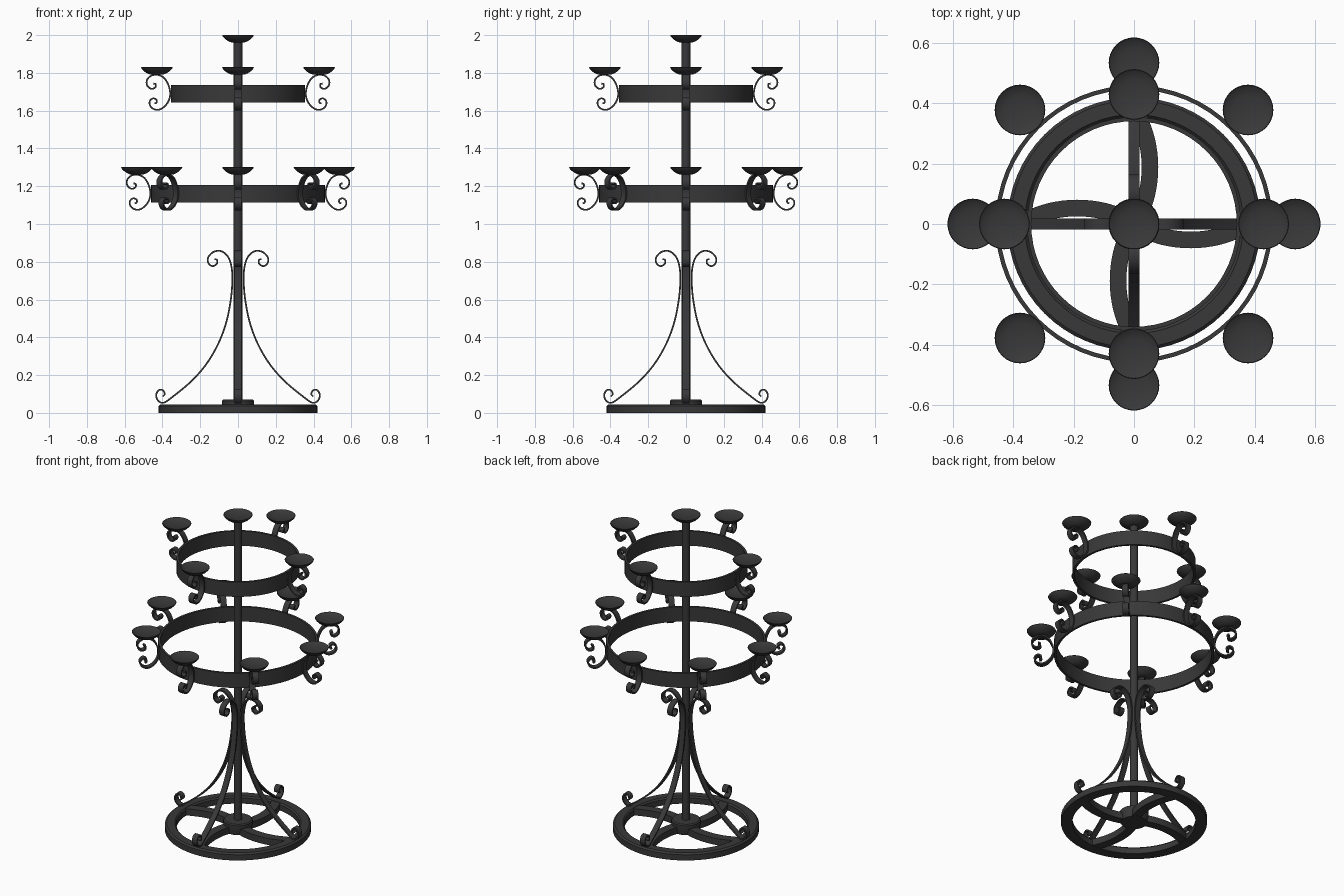
import bpy, bmesh
from math import pi
from mathutils import Vector, Matrix

if "Cube" in bpy.data.objects:
    bpy.data.objects.remove(bpy.data.objects["Cube"])

iron = bpy.data.materials.new("dark_iron")
iron.diffuse_color = (0.04, 0.04, 0.04, 1)
iron.use_nodes = True
iron.node_tree.nodes["Principled BSDF"].inputs["Base Color"].default_value = iron.diffuse_color


def finish(bm, name, angle=0.0, loc=(0, 0, 0)):
    bmesh.ops.recalc_face_normals(bm, faces=bm.faces)
    me = bpy.data.meshes.new(name)
    bm.to_mesh(me)
    bm.free()
    me.materials.append(iron)
    ob = bpy.data.objects.new(name, me)
    ob.matrix_world = Matrix.Rotation(angle, 4, 'Z') @ Matrix.Translation(loc)
    bpy.context.collection.objects.link(ob)
    return ob


def lathe(name, profile, steps=48, closed=False, angle=0.0, loc=(0, 0, 0)):
    """Spin an (r, z) profile about the z axis."""
    bm = bmesh.new()
    vs = [bm.verts.new((r, 0, z)) for r, z in profile]
    pairs = list(zip(vs, vs[1:])) + ([(vs[-1], vs[0])] if closed else [])
    es = [bm.edges.new(p) for p in pairs]
    bmesh.ops.spin(bm, geom=vs + es, cent=(0, 0, 0), axis=(0, 0, 1),
                   angle=2 * pi, steps=steps, use_duplicate=False)
    bmesh.ops.remove_doubles(bm, verts=bm.verts, dist=1e-5)
    return finish(bm, name, angle, loc)


def smooth_path(pts, n=4):
    """Catmull-Rom through 2D points."""
    p = [Vector(q) for q in pts]
    p = [2 * p[0] - p[1]] + p + [2 * p[-1] - p[-2]]
    out = []
    for a, b, c, d in zip(p, p[1:], p[2:], p[3:]):
        for i in range(n):
            t = i / n
            out.append(0.5 * (2 * b + (c - a) * t + (2 * a - 5 * b + 4 * c - d) * t * t
                              + (3 * b - a - 3 * c + d) * t ** 3))
    return out + [p[-2]]


def flat_bar(name, pts, thick, width, place, angle=0.0, loc=(0, 0, 0)):
    """Bent bar following a 2D path; place(u, v, w) maps it into 3D."""
    path = smooth_path(pts)
    bm = bmesh.new()
    rows = []
    for i, q in enumerate(path):
        t = (path[min(i + 1, len(path) - 1)] - path[max(i - 1, 0)]).normalized()
        n = Vector((-t.y, t.x)) * thick / 2
        a, b = q + n, q - n
        rows.append([bm.verts.new(place(*c, w)) for c, w in
                     ((a, -width / 2), (b, -width / 2), (b, width / 2), (a, width / 2))])
    for r, s in zip(rows, rows[1:]):
        for k in range(4):
            bm.faces.new((r[k], r[(k + 1) % 4], s[(k + 1) % 4], s[k]))
    bm.faces.new(rows[0])
    bm.faces.new(rows[-1])
    return finish(bm, name, angle, loc)


def upright(u, v, w):
    return (u, w, v)


def lying(u, v, w):
    return (u, v, w)


# base: rim, hub and curved spokes
lathe("base_ring", [(0.355, 0), (0.42, 0), (0.42, 0.036), (0.41, 0.045),
                    (0.363, 0.045), (0.355, 0.036)], 64, True)
lathe("base_hub", [(0, 0), (0.075, 0), (0.085, 0.045), (0.085, 0.064),
                   (0.078, 0.07), (0, 0.07)], 32)
for i in range(4):
    flat_bar("base_spoke", [(0.02, -0.015), (0.1, -0.043), (0.19, -0.053),
                            (0.28, -0.042), (0.37, -0.01)],
             0.055, 0.042, lying, i * pi / 2, (0, 0, 0.022))

# central pole
lathe("pole", [(0, 0.05), (0.024, 0.05), (0.024, 1.975), (0, 1.975)], 16)

# scrolled support legs
leg = [(0.398, 0.087), (0.388, 0.1), (0.398, 0.12), (0.42, 0.12), (0.433, 0.095),
       (0.425, 0.068), (0.395, 0.053), (0.34, 0.09), (0.25, 0.165), (0.17, 0.255),
       (0.105, 0.365), (0.062, 0.48), (0.038, 0.6), (0.03, 0.7), (0.034, 0.77),
       (0.052, 0.825), (0.088, 0.856), (0.128, 0.853), (0.157, 0.825), (0.157, 0.793),
       (0.135, 0.777), (0.113, 0.788), (0.11, 0.808), (0.124, 0.815)]
for i in range(4):
    flat_bar("support_leg", leg, 0.009, 0.035, upright, i * pi / 2)

# candle dish profile and C-scroll arm path
dish = [(0, 0), (0.035, 0), (0.052, 0.007), (0.068, 0.018), (0.08, 0.03),
        (0.084, 0.037), (0.082, 0.039), (0.074, 0.033), (0.05, 0.025), (0, 0.022)]
arm = [(0.093, 0.052), (0.081, 0.048), (0.084, 0.03), (0.106, 0.024), (0.126, 0.042),
       (0.127, 0.07), (0.105, 0.093), (0.07, 0.098), (0.035, 0.08), (0.012, 0.04),
       (0.004, 0), (0.01, -0.035), (0.03, -0.066), (0.06, -0.086), (0.09, -0.084),
       (0.11, -0.066), (0.112, -0.042), (0.095, -0.027), (0.077, -0.034),
       (0.076, -0.049), (0.087, -0.054)]

# two tiers: hoop, arms and dishes
for tier, R, zc, count in (("lower", 0.46, 1.163, 8), ("upper", 0.355, 1.692, 4)):
    lo, hi = zc - 0.05, zc + 0.043
    lathe(tier + "_hoop", [(R - 0.014, lo), (R, lo), (R, hi), (R - 0.014, hi)], 64, True)
    for i in range(count):
        a = i * 2 * pi / count
        flat_bar(tier + "_arm", arm, 0.009, 0.035, upright, a, (R, 0, zc))
        lathe(tier + "_dish", dish, 32, angle=a, loc=(R + 0.075, 0, zc + 0.099))
lathe("top_dish", dish, 32, loc=(0, 0, 1.961))

# smooth shading with crisp edges
bpy.ops.object.select_all(action='SELECT')
bpy.context.view_layer.objects.active = bpy.context.selected_objects[0]
bpy.ops.object.shade_smooth_by_angle(angle=0.6)
